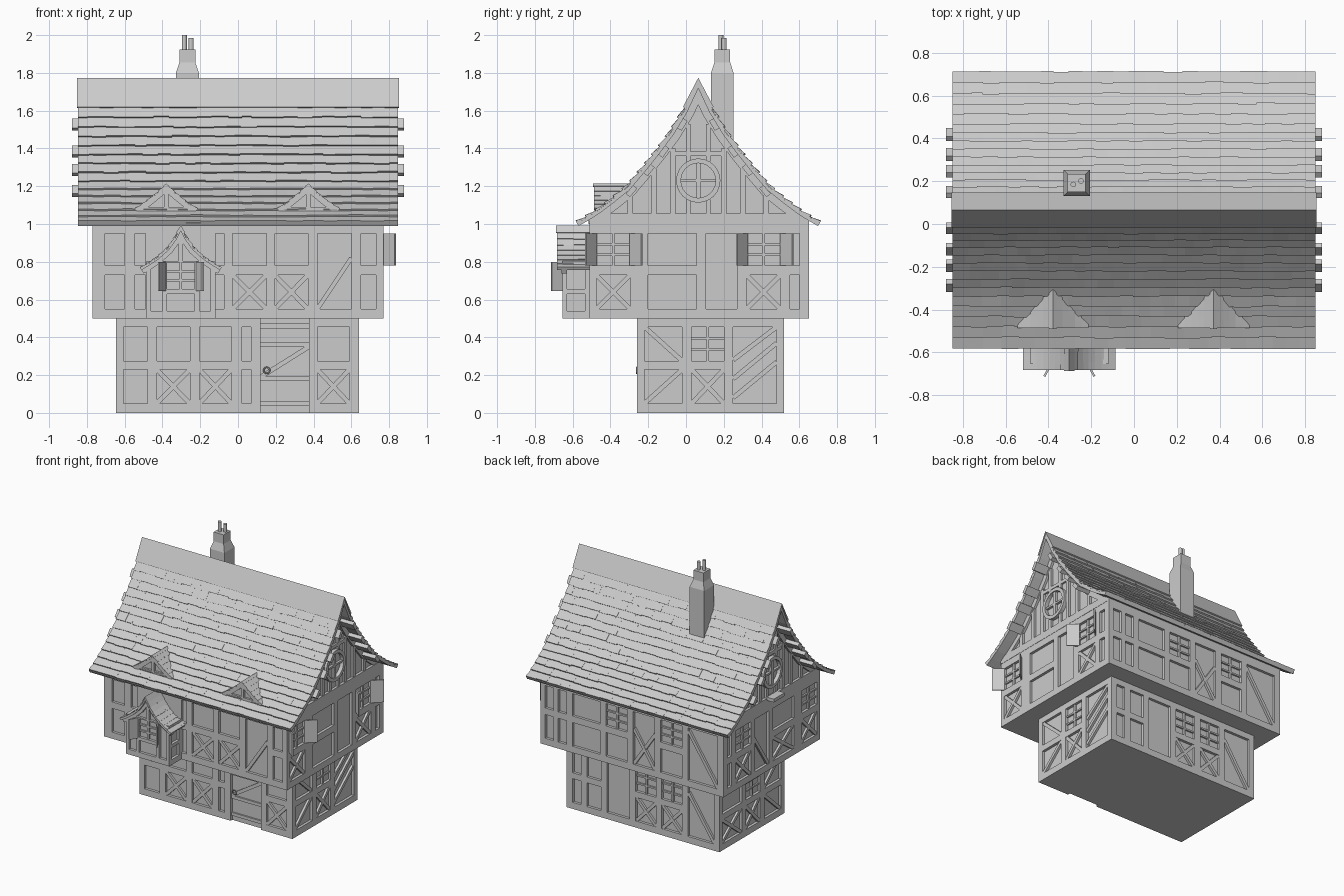
import bpy, bmesh, math, random

if "Cube" in bpy.data.objects:
    bpy.data.objects.remove(bpy.data.objects["Cube"])
random.seed(4)

# ---- frames: map wall coordinates (u across, v up, w outward) to world ----
def front(y): return lambda u, v, w: (u, y - w, v)
def back(y): return lambda u, v, w: (u, y + w, v)
def right(x): return lambda u, v, w: (x + w, u, v)
def left(x): return lambda u, v, w: (x - w, u, v)
def plan(u, v, w): return (u, v, w)

def prism(bm, poly, fr, w0, w1):
    a = [bm.verts.new(fr(u, v, w0)) for u, v in poly]
    b = [bm.verts.new(fr(u, v, w1)) for u, v in poly]
    bm.faces.new(a)
    bm.faces.new(b[::-1])
    for i in range(len(a)):
        j = (i + 1) % len(a)
        bm.faces.new((a[i], b[i], b[j], a[j]))

def rect(bm, u0, u1, v0, v1, fr, w0, w1):
    prism(bm, [(u0, v0), (u1, v0), (u1, v1), (u0, v1)], fr, w0, w1)

def beam(bm, a, b, width, fr, w0, w1):
    dx, dy = b[0] - a[0], b[1] - a[1]
    k = width / 2 / math.hypot(dx, dy)
    n = (-dy * k, dx * k)
    prism(bm, [(a[0] + n[0], a[1] + n[1]), (b[0] + n[0], b[1] + n[1]),
               (b[0] - n[0], b[1] - n[1]), (a[0] - n[0], a[1] - n[1])], fr, w0, w1)

def finish(name, bm):
    bmesh.ops.recalc_face_normals(bm, faces=bm.faces)
    me = bpy.data.meshes.new(name)
    bm.to_mesh(me)
    bm.free()
    ob = bpy.data.objects.new(name, me)
    bpy.context.collection.objects.link(ob)
    return ob

# ---- timber wall: posts between columns, rails between panels, braces inside ----
D = .02
def brace(bm, kind, u0, u1, v0, v1, fr):
    rise = min(v1 - v0, 1.5 * (u1 - u0))
    if kind in "x/":
        beam(bm, (u0, v0), (u1, v0 + rise), .024, fr, -D, -.003)
    if kind in "x\\":
        beam(bm, (u0, v0 + rise), (u1, v0), .024, fr, -D, -.004)
    if kind == "3":
        for k in range(3):
            v = v0 + .03 + .1 * k
            beam(bm, (u0, v), (u1, min(v1, v + .19)), .024, fr, -D, -.003)
    if kind == "w":
        beam(bm, ((u0 + u1) / 2, v0), ((u0 + u1) / 2, v1), .014, fr, -D, -.006)
        for t in (1 / 3, 2 / 3):
            v = v0 + t * (v1 - v0)
            beam(bm, (u0, v), (u1, v), .012, fr, -D, -.008)
    if kind == "d":
        for t in (.1, .36, .72, .92):
            v = v0 + t * (v1 - v0)
            beam(bm, (u0, v), (u1, v), .024, fr, -D, -.008)
        beam(bm, (u0, .19), (u1, .35), .024, fr, -D, -.009)

def wall(name, fr, u0, u1, v0, v1, rows, cols):
    bm = bmesh.new()
    edge = u0
    for a, b, kinds in cols:
        rect(bm, edge, a, v0, v1, fr, -D, 0)
        if kinds == "d":
            spans = [(v0, v1)]
        elif len(kinds) == 1:
            spans = [(rows[0][0], rows[-1][1])]
        else:
            spans = rows
        low = v0
        for (p, q), k in zip(spans, kinds):
            if p > low:
                rect(bm, a, b, low, p, fr, -D, 0)
            brace(bm, k, a, b, p, q, fr)
            low = q
        if low < v1:
            rect(bm, a, b, low, v1, fr, -D, 0)
        edge = b
    rect(bm, edge, u1, v0, v1, fr, -D, 0)
    return finish(name, bm)

def storey(name, x0, x1, y0, y1, v0, v1, rows, f, r, b, l):
    bm = bmesh.new()
    rect(bm, x0 + D, x1 - D, y0 + D, y1 - D, plan, v0, v1)
    finish(name + "_infill", bm)
    wall(name + "_front_timbers", front(y0), x0, x1, v0, v1, rows, f)
    wall(name + "_back_timbers", back(y1), x0, x1, v0, v1, rows, b)
    wall(name + "_right_timbers", right(x1), y0, y1, v0, v1, rows, r)
    wall(name + "_left_timbers", left(x0), y0, y1, v0, v1, rows, l)

storey("ground_floor", -.645, .64, -.26, .52, 0, .5, [(.05, .23), (.275, .455)],
       [(-.605, -.48, ".."), (-.43, -.255, "x."), (-.205, -.035, "x."), (.02, .07, ".."),
        (.12, .375, "d"), (.42, .59, "x.")],
       [(-.22, -.02, "/\\"), (.03, .2, "xw"), (.25, .48, "3")],
       [(-.6, -.38, "/"), (-.33, -.16, "xw"), (-.11, .06, "xw"), (.11, .3, "."),
        (.35, .47, ".."), (.52, .59, "..")],
       [(-.22, -.02, "/\\"), (.03, .2, "xw"), (.25, .48, "x.")])
storey("upper_floor", -.77, .77, -.51, .65, .5, 1.02, [(.55, .73), (.78, .95)],
       [(-.705, -.6, ".."), (-.545, -.49, ".."), (-.12, -.075, ".."), (-.03, .15, "x."),
        (.195, .37, "x."), (.42, .6, "/"), (.65, .73, "..")],
       [(-.475, -.295, "xw"), (-.2, .055, ".."), (.105, .27, "."), (.32, .5, "xw"),
        (.55, .6, "..")],
       [(-.72, -.47, "/"), (-.42, -.24, ".w"), (-.19, -.01, "x"), (.04, .22, ".w"),
        (.27, .5, ".."), (.55, .62, ".."), (.66, .73, "..")],
       [(-.475, -.295, "xw"), (-.2, .055, "x."), (.105, .27, "/"), (.32, .5, "xw"),
        (.55, .6, "..")])

# ---- curved shingled roof over a half profile (distance from ridge, height) ----
def normals(prof):
    out = []
    for i in range(len(prof)):
        a, b = prof[max(i - 1, 0)], prof[min(i + 1, len(prof) - 1)]
        dx, dz = b[0] - a[0], b[1] - a[1]
        n = math.hypot(dx, dz)
        out.append((-dz / n, dx / n))
    return out

def offset(prof, t):
    pts = [(d + t * n[0], z + t * n[1]) for (d, z), n in zip(prof, normals(prof))]
    n = normals(prof)[0]
    pts[0] = (0, prof[0][1] + t / n[1])
    return pts

def at(prof, s):
    lens = [math.dist(a, b) for a, b in zip(prof, prof[1:])]
    s *= sum(lens)
    for i, n in enumerate(lens):
        if s <= n or i == len(lens) - 1:
            a, b = prof[i], prof[i + 1]
            t = s / n
            return (a[0] + t * (b[0] - a[0]), a[1] + t * (b[1] - a[1])), math.atan2(b[1] - a[1], b[0] - a[0])
        s -= n

def roof(name, fr, prof, c, w0, w1, cap, rows, tile, thick, lift):
    def pos(s, h, m):
        (d, z), g = at(prof, s)
        return (c + m * (d - h * math.sin(g)), z + h * math.cos(g))
    outer, inner = prof, offset(prof, -thick)
    bm = bmesh.new()
    for m in (1, -1):
        for i in range(len(prof) - 1):
            prism(bm, [(c + m * d, z) for d, z in (outer[i], outer[i + 1], inner[i + 1], inner[i])], fr, w0, w1)
    finish(name + "_deck", bm)
    bm = bmesh.new()
    for m in (1, -1):
        for r in range(rows):
            s0, s1 = (cap + (1 - cap) * (r + k) / rows for k in (-.1, 1))
            w = w0
            while w < w1:
                e = w + tile * random.uniform(.7, 1.3)
                if w1 - e < tile * .5:
                    e = w1
                s = min(1, s1 + random.uniform(-.004, .004))
                h = lift * random.uniform(.9, 1.1)
                prism(bm, [pos(s0, 0, m), pos(s0, .003, m), pos(s, h, m), pos(s, 0, m)], fr, w, e)
                w = e
    finish(name + "_shingles", bm)
    # ridge cap
    bm = bmesh.new()
    top = (c, prof[0][1] + lift)
    for m in (1, -1):
        prism(bm, [(c, prof[0][1]), top, pos(cap, lift, m), pos(cap, 0, m)], fr, w0 - .005, w1 + .005)
    finish(name + "_ridge_cap", bm)

def gable_poly(prof, c, t, base):
    p = [q for q in offset(prof, -t) if q[1] > base]
    half = [(c + d, z) for d, z in p]
    return half + [(half[-1][0], base), (2 * c - half[-1][0], base)] + [(2 * c - u, z) for u, z in half[:0:-1]]

C = .065
MAIN = [(0, 1.76), (.075, 1.6), (.145, 1.485), (.215, 1.39), (.295, 1.29), (.375, 1.195),
        (.455, 1.13), (.535, 1.07), (.59, 1.035), (.643, 1.005)]
roof("main_roof", right(0), MAIN, C, -.848, .848, .16, 14, .07, .018, .014)

# ---- main gables with studs, bargeboards, round window and purlin ends ----
bm = bmesh.new()
prism(bm, gable_poly(MAIN, C, .015, 1.0), right(0), -.752, .752)
finish("gable_infill", bm)
for side, fr in (("right", right(.75)), ("left", left(-.75))):
    bm = bmesh.new()
    rect(bm, -.5, .63, 1.0, 1.055, fr, 0, .022)
    a, b = offset(MAIN, -.016), offset(MAIN, -.055)
    for m in (1, -1):
        for i in range(len(MAIN) - 2):
            prism(bm, [(C + m * d, z) for d, z in (a[i], a[i + 1], b[i + 1], b[i])], fr, 0, .02)
        rect(bm, *sorted((C + m * .04, C + m * .065)), 1.33, 1.53, fr, 0, .018)
        for d, z in ((.135, 1.4), (.235, 1.29), (.36, 1.15)):
            rect(bm, *sorted((C + m * (d - .015), C + m * (d + .015))), 1.05, z, fr, 0, .018)
        rect(bm, *sorted((C + m * .04, C + m * .065)), 1.05, 1.13, fr, 0, .018)
    rect(bm, C - .12, C + .12, 1.36, 1.385, fr, 0, .016)
    finish(side + "_gable_timbers", bm)
    bm = bmesh.new()
    P = lambda r, k: (C + r * math.cos(k * math.tau / 24), 1.23 + r * math.sin(k * math.tau / 24))
    for k in range(24):
        prism(bm, [P(.117, k), P(.117, k + 1), P(.092, k + 1), P(.092, k)], fr, 0, .03)
    beam(bm, (C - .1, 1.23), (C + .1, 1.23), .014, fr, 0, .02)
    beam(bm, (C, 1.13), (C, 1.33), .024, fr, 0, .022)
    finish(side + "_round_window", bm)
    bm = bmesh.new()
    inn = offset(MAIN, -.03)
    for s in (.19, .37, .5, .65):
        (d, z), g = at(inn, s)
        for m in (1, -1):
            dx, dz = m * .03 * math.cos(g), .03 * math.sin(g)
            beam(bm, (C + m * d - dx, z - dz), (C + m * d + dx, z + dz), .028, fr, 0, .13)
    finish(side + "_purlin_ends", bm)
bm = bmesh.new()
rect(bm, 0, .13, 1.04, 1.065, left(-.77), 0, .06)
finish("left_gable_shelf", bm)

# ---- bay window on the front ----
BX = -.303
BAY = [(0, .985), (.03, .925), (.07, .87), (.12, .825), (.17, .79), (.213, .765)]
bm = bmesh.new()
rect(bm, -.485 + D, -.12 - D, -.635, -.5, plan, .5, .8)
prism(bm, gable_poly(BAY, BX, .008, .77), front(0), .5, .637)
finish("bay_infill", bm)
wall("bay_front_timbers", front(-.655), -.485, -.12, .5, .805, [(.54, .63), (.655, .795)],
     [(-.46, -.4, "."), (-.375, -.23, ".w"), (-.205, -.145, ".")])
for side, fr in (("right", right(-.12)), ("left", left(-.485))):
    wall("bay_%s_timbers" % side, fr, -.655, -.5, .5, .805, [(.54, .63), (.655, .77)], [(-.63, -.535, "..")])
bm = bmesh.new()
a, b = offset(BAY, -.01), offset(BAY, -.032)
for m in (1, -1):
    for i in range(len(BAY) - 1):
        prism(bm, [(BX + m * d, z) for d, z in (a[i], a[i + 1], b[i + 1], b[i])], front(0), .63, .66)
beam(bm, (BX, .8), (BX, .95), .024, front(0), .63, .655)
finish("bay_gable_timbers", bm)
roof("bay_roof", front(0), BAY, BX, .48, .682, .12, 7, .05, .01, .008)

# ---- shutters, swung open ----
bm = bmesh.new()
for y, e in ((-.475, -.53), (-.295, -.235), (.325, .27), (.5, .565)):
    beam(bm, (.765, y), (.832, e), .01, plan, .78, .95)
for x, e in ((-.385, -.42), (-.22, -.185)):
    beam(bm, (x, -.65), (e, -.713), .01, plan, .645, .8)
finish("shutters", bm)

# ---- two small dormers ----
DOR = [(0, 1.207), (.045, 1.165), (.1, 1.12), (.163, 1.078)]
for side, x in (("left", -.38), ("right", .372)):
    bm = bmesh.new()
    prism(bm, gable_poly(DOR, x, .006, 1.075), front(0), .32, .465)
    finish(side + "_dormer_body", bm)
    bm = bmesh.new()
    a, b = offset(DOR, -.008), offset(DOR, -.028)
    for m in (1, -1):
        for i in range(3):
            prism(bm, [(x + m * d, z) for d, z in (a[i], a[i + 1], b[i + 1], b[i])], front(0), .46, .482)
    beam(bm, (x, 1.075), (x, 1.19), .022, front(0), .46, .482)
    rect(bm, x - .13, x + .13, 1.07, 1.09, front(0), .46, .48)
    finish(side + "_dormer_timbers", bm)
    roof(side + "_dormer_roof", front(0), DOR, x, .3, .487, .08, 5, .045, .008, .007)

# ---- chimney with two pots ----
bm = bmesh.new()
rings = []
for hx, hy, z in ((.061, .06, 1.3), (.061, .06, 1.8), (.042, .042, 1.855), (.042, .042, 1.925)):
    rings.append([bm.verts.new((-.268 + i * hx, .192 + j * hy, z)) for i, j in ((-1, -1), (1, -1), (1, 1), (-1, 1))])
for a, b in zip(rings, rings[1:]):
    for i in range(4):
        bm.faces.new((a[i], a[i - 1], b[i - 1], b[i]))
bm.faces.new(rings[0])
bm.faces.new(rings[-1])
finish("chimney", bm)
for n, (x, y, z) in enumerate(((-.284, .185, 2.0), (-.248, .202, 1.985))):
    bpy.ops.mesh.primitive_cylinder_add(vertices=12, radius=.013, depth=z - 1.9, location=(x, y, (z + 1.9) / 2))
    bpy.context.object.name = "chimney_pot_%d" % (n + 1)

# ---- door ring ----
bpy.ops.mesh.primitive_torus_add(major_radius=.016, minor_radius=.004, major_segments=16, minor_segments=6,
                                 location=(.152, -.262, .225), rotation=(math.pi / 2, 0, 0))
bpy.context.object.name = "door_ring"
